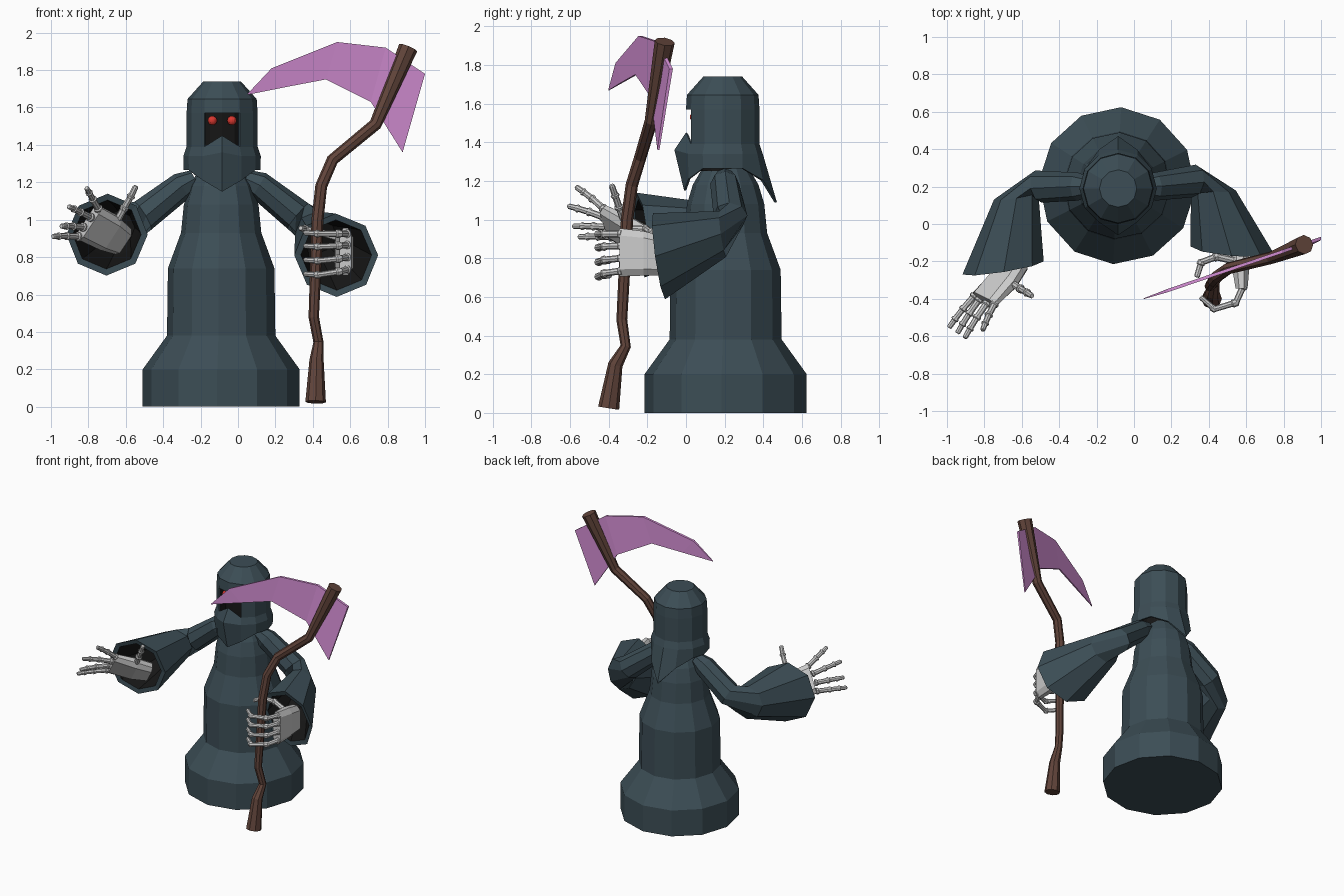
import bpy, bmesh, math
from mathutils import Vector as V

if "Cube" in bpy.data.objects:
    bpy.data.objects.remove(bpy.data.objects["Cube"])


def material(name, rgb):
    m = bpy.data.materials.new(name)
    m.diffuse_color = (*rgb, 1)
    m.use_nodes = True
    m.node_tree.nodes["Principled BSDF"].inputs["Base Color"].default_value = m.diffuse_color
    return m


CLOTH = material("cloth", (0.045, 0.075, 0.092))
DARK = material("dark_lining", (0.008, 0.008, 0.008))
WOOD = material("wood", (0.12, 0.058, 0.043))
BLADE = material("blade", (0.68, 0.28, 0.68))
RED = material("red", (0.7, 0.04, 0.03))


def finish(name, bm, mats=(), flip=False):
    bmesh.ops.recalc_face_normals(bm, faces=bm.faces)
    if flip:
        bmesh.ops.reverse_faces(bm, faces=bm.faces)
    me = bpy.data.meshes.new(name)
    bm.to_mesh(me)
    bm.free()
    for m in mats:
        me.materials.append(m)
    ob = bpy.data.objects.new(name, me)
    bpy.context.collection.objects.link(ob)
    return ob


def bridge(bm, rings, start=True, end=True):
    """Skin closed rings of points into quads, with optional end caps."""
    vs = [[bm.verts.new(p) for p in r] for r in rings]
    n = len(vs[0])
    rows = [[bm.faces.new((a[i], a[(i + 1) % n], b[(i + 1) % n], b[i])) for i in range(n)]
            for a, b in zip(vs, vs[1:])]
    if start:
        bm.faces.new(vs[0])
    if end:
        bm.faces.new(vs[-1])
    return rows


def tube_rings(path, sides, up, end_normal=None):
    """Rings around a path of (x, y, z, radius)."""
    pts = [V(p[:3]) for p in path]
    rings = []
    for i, p in enumerate(pts):
        a = (p - pts[i - 1]).normalized() if i else V()
        b = (pts[i + 1] - p).normalized() if i < len(pts) - 1 else V()
        t = (a + b).normalized()
        if end_normal and i >= len(pts) - 2:
            t = V(end_normal).normalized()
        s = t.cross(V(up)).normalized()
        u = s.cross(t)
        rings.append([p + path[i][3] * (s * math.cos(k * math.tau / sides) + u * math.sin(k * math.tau / sides))
                      for k in range(sides)])
    return rings


def circle(cx, cy, r, z, sides=12, phase=0.0):
    return [V((cx + r * math.cos(phase + k * math.tau / sides),
               cy + r * math.sin(phase + k * math.tau / sides), z)) for k in range(sides)]


# Robe body
bm = bmesh.new()
bridge(bm, [circle(-0.09, 0.205, r, z, phase=-0.05) for r, z in (
    (0.42, 0), (0.42, 0.2), (0.29, 0.38), (0.285, 0.74), (0.215, 0.93), (0.2, 1.08), (0.17, 1.18), (0.1, 1.3))])
finish("robe", bm, [CLOTH])

# Hood: vertex 9 is the front, vertex 3 the back
rings = [circle(-0.085, 0.19, r, z) for r, z in (
    (0.1, 1.74), (0.185, 1.645), (0.19, 1.57), (0.19, 1.39), (0.207, 1.34), (0.205, 1.265))]
rings[3][9] = V((-0.085, 0.0, 1.45))
rings[4][9] = V((-0.085, -0.06, 1.36))
rings[5][9] = V((-0.085, -0.01, 1.15))
rings[5][3] = V((-0.085, 0.47, 1.09))
for k in (8, 10):
    rings[5][k].z = 1.21
for k in (2, 4):
    rings[5][k] += V((0, 0.03, -0.06))
bm = bmesh.new()
rows = bridge(bm, rings, True, False)
bmesh.ops.delete(bm, geom=[rows[2][8], rows[2][9]], context='FACES')
hood = finish("hood", bm, [CLOTH, DARK])
sol = hood.modifiers.new("thickness", 'SOLIDIFY')
sol.thickness = 0.012
sol.offset = -1
sol.material_offset = 1

# Shadowed head and eyes
bm = bmesh.new()
bridge(bm, [circle(-0.085, 0.19, r, z) for r, z in ((0.12, 1.25), (0.13, 1.4), (0.13, 1.66))])
finish("shadow_head", bm, [DARK])
for x, side in ((-0.137, "left"), (-0.033, "right")):
    bm = bmesh.new()
    bmesh.ops.create_uvsphere(bm, u_segments=12, v_segments=8, radius=0.025)
    bmesh.ops.translate(bm, verts=bm.verts, vec=(x, 0.045, 1.53))
    finish("eye_" + side, bm, [RED])


# Sleeves with dark inside
def sleeve(name, path, normal):
    cuff, elbow = V(path[-1][:3]), V(path[-2][:3])
    n = V(normal).normalized()
    lip = (*(cuff - n * 0.006), path[-1][3] - 0.035)
    bm = bmesh.new()
    bridge(bm, tube_rings(path, 8, (0, 0, 1), normal)[:-1]
           + tube_rings([path[-2], path[-1], lip], 8, (0, 0, 1), normal)[1:], True, False)
    finish(name, bm, [CLOTH])
    inner = (*cuff.lerp(elbow, 0.85), 0.09)
    bm = bmesh.new()
    bridge(bm, tube_rings([inner, (*cuff.lerp(elbow, 0.4), 0.145), lip], 8, (0, 0, 1), normal), True, False)
    finish(name + "_lining", bm, [DARK], flip=True)


sleeve("sleeve_right", [(0.04, 0.2, 1.22, 0.05), (0.11, 0.2, 1.185, 0.075), (0.32, 0.23, 1.02, 0.088),
                        (0.425, 0.19, 0.925, 0.12), (0.525, -0.14, 0.81, 0.225)], (-0.09, -0.99, -0.14))
sleeve("sleeve_left", [(-0.23, 0.2, 1.22, 0.05), (-0.3, 0.2, 1.18, 0.075), (-0.51, 0.2, 1.02, 0.088),
                       (-0.63, 0.15, 0.965, 0.12), (-0.7, -0.235, 0.92, 0.22)], (0.16, -0.99, -0.1))


# Bony hands
def finger(name, joints, up, r=0.02):
    pts = [V(j) for j in joints]
    path = []
    for i, (a, b) in enumerate(zip(pts, pts[1:])):
        s = r * (1 - 0.08 * i)
        path += [(*a.lerp(b, t), s * k) for t, k in ((0.0, 1.2), (0.14, 1.25), (0.2, 0.9), (0.9, 0.85))]
    path.append((*pts[-1], r * 0.5))
    bm = bmesh.new()
    bridge(bm, tube_rings(path, 8, up))
    finish(name, bm)


def palm(name, sections):
    bm = bmesh.new()
    rings = [[V(c) + V(w) * a + V(n) * b for a, b in (
        (1, 0.4), (0.7, 1), (-0.7, 1), (-1, 0.4), (-1, -0.4), (-0.7, -1), (0.7, -1), (1, -0.4))]
        for c, w, n in sections]
    bridge(bm, rings)
    finish(name, bm)


# Open left hand
w = V((-0.055, 0.027, -0.083))
n = w.cross(V((-0.145, -0.15, 0.07))).normalized()
palm("palm_left", [((-0.62, -0.2, 0.89), w * 0.8, n * 0.042), ((-0.69, -0.29, 0.93), w * 1.0, n * 0.045),
                   ((-0.8, -0.405, 0.985), w * 1.05, n * 0.03)])
for i, (a, b) in enumerate((((-0.745, -0.425, 1.055), (-0.81, -0.57, 1.17)),
                            ((-0.785, -0.42, 1.01), (-0.905, -0.61, 1.07)),
                            ((-0.825, -0.4, 0.96), (-0.945, -0.585, 0.965)),
                            ((-0.85, -0.38, 0.91), (-0.99, -0.555, 0.91)))):
    a, b = V(a), V(b)
    finger(f"finger_left_{i + 1}", [a, a.lerp(b, 0.42) + n * 0.005, a.lerp(b, 0.73) + n * 0.004, b], w)
finger("thumb_left", [(-0.66, -0.31, 0.97), (-0.61, -0.345, 1.06), (-0.575, -0.365, 1.12), (-0.545, -0.385, 1.18)],
       w, 0.022)

# Gripping right hand
palm("palm_right", [((0.56, -0.1, 0.81), (0, 0, 0.1), (0.045, 0, 0)), ((0.57, -0.22, 0.825), (0, 0, 0.115), (0.048, 0, 0)),
                    ((0.575, -0.345, 0.83), (0, 0, 0.125), (0.032, 0, 0))])
for i, z in enumerate((0.925, 0.865, 0.8, 0.735)):
    d = -0.01 * i
    finger(f"finger_right_{i + 1}", [(0.585, -0.33, z), (0.545, -0.42, z + d * 0.4), (0.43, -0.455, z + d),
                                     (0.355, -0.39, z + d + 0.005)], (0, 0, 1))
finger("thumb_right", [(0.55, -0.2, 0.9), (0.44, -0.175, 0.93), (0.36, -0.205, 0.95), (0.335, -0.285, 0.955)],
       (0, 0, 1), 0.022)

# Crooked staff
bm = bmesh.new()
bridge(bm, tube_rings([(0.415, -0.4, 0.025, 0.055), (0.42, -0.365, 0.25, 0.038), (0.43, -0.312, 0.345, 0.027),
                       (0.405, -0.332, 0.48, 0.028), (0.425, -0.305, 1.0, 0.032), (0.445, -0.28, 1.18, 0.032),
                       (0.505, -0.237, 1.32, 0.032), (0.735, -0.18, 1.51, 0.034), (0.91, -0.11, 1.92, 0.052)],
                      8, (0, 1, 0)))
finish("staff", bm, [WOOD])

# Curved blade, top outline paired with bottom outline
top = [(0.18, 1.81), (0.53, 1.95), (0.79, 1.92), (1.0, 1.78)]
low = [(0.26, 1.71), (0.47, 1.75), (0.71, 1.63), (0.88, 1.36)]
lean = lambda x, z: -0.40 + 0.34 * (x - 0.05) - (0.025 if z < 1.4 else 0)
h = 0.009
rings = [[V((0.05, -0.4 + s * 0.002, 1.67 + d)) for d, s in ((0.002, -1), (0.002, 1), (-0.002, 1), (-0.002, -1))]]
for (ax, az), (bx, bz) in zip(top, low):
    ay, by = lean(ax, az), lean(bx, bz)
    rings.append([V((ax, ay - h, az)), V((ax, ay + h, az)), V((bx, by + h * 0.6, bz)), V((bx, by - h * 0.6, bz))])
bm = bmesh.new()
bridge(bm, rings)
finish("blade", bm, [BLADE])
